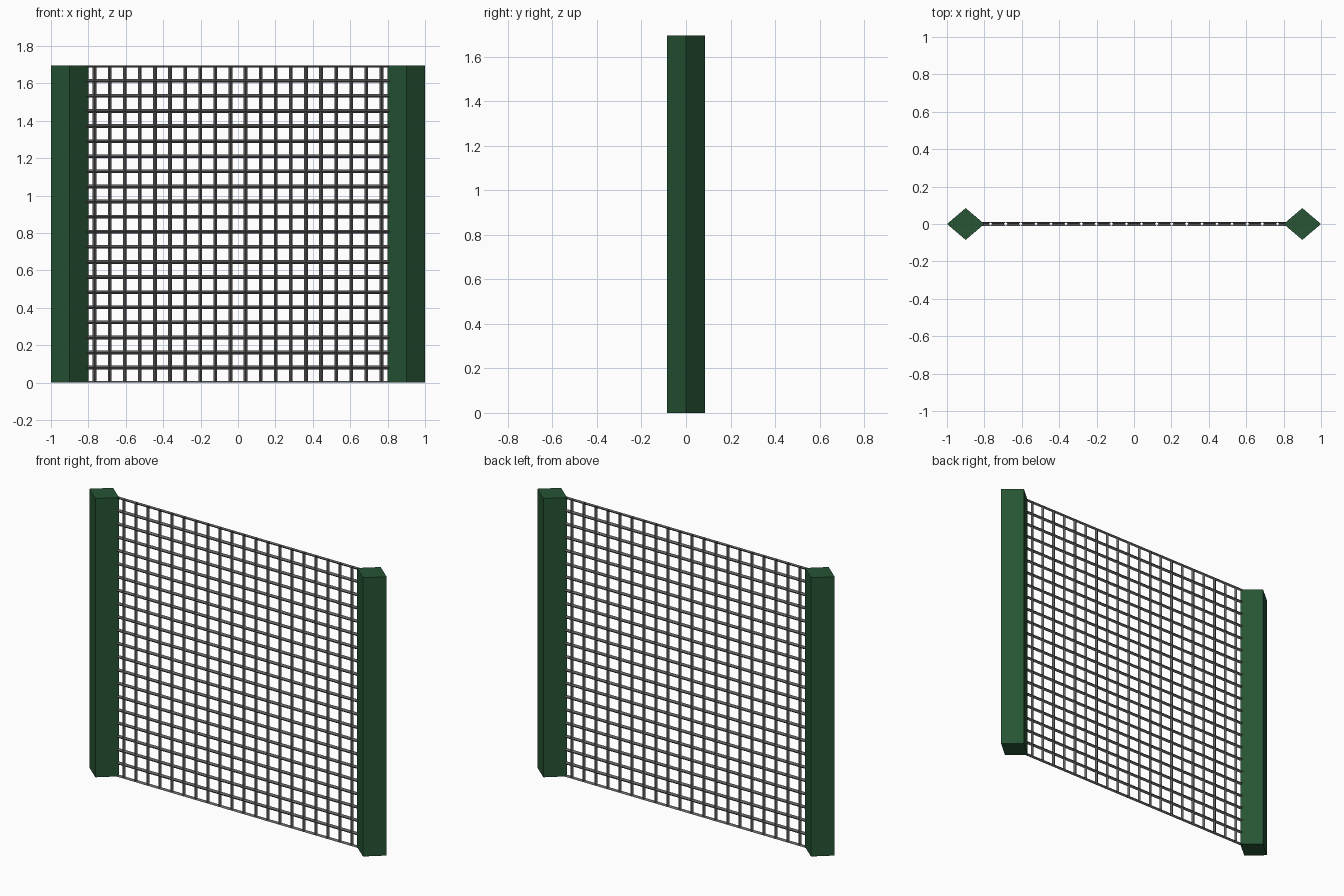
import bpy, bmesh

if "Cube" in bpy.data.objects:
    bpy.data.objects.remove(bpy.data.objects["Cube"])

H = 1.695          # overall height
CELLS = 21         # mesh cells each way


def material(name, color):
    m = bpy.data.materials.new(name)
    m.diffuse_color = (*color, 1)
    m.use_nodes = True
    m.node_tree.nodes["Principled BSDF"].inputs["Base Color"].default_value = m.diffuse_color
    return m


def add_object(name, bm, mat):
    bmesh.ops.recalc_face_normals(bm, faces=bm.faces)
    me = bpy.data.meshes.new(name)
    bm.to_mesh(me)
    bm.free()
    me.materials.append(mat)
    ob = bpy.data.objects.new(name, me)
    bpy.context.collection.objects.link(ob)
    return ob


green = material("dark_green_paint", (0.02, 0.09, 0.035))
steel = material("dark_wire", (0.12, 0.12, 0.12))

# Diamond-section posts
for side, cx in (("left", -0.9), ("right", 0.9)):
    bm = bmesh.new()
    base = bm.faces.new([bm.verts.new((cx + x, y, 0)) for x, y in
                         ((-0.1, 0), (0, -0.085), (0.1, 0), (0, 0.085))])
    ext = bmesh.ops.extrude_face_region(bm, geom=[base], use_keep_orig=True)
    top = [v for v in ext["geom"] if isinstance(v, bmesh.types.BMVert)]
    bmesh.ops.translate(bm, verts=top, vec=(0, 0, H))
    add_object(side + "_post", bm, green)

# Wire mesh: upright grid turned into open-edged wires
bm = bmesh.new()
bmesh.ops.create_grid(bm, x_segments=CELLS, y_segments=CELLS, size=0.5)
for v in bm.verts:
    v.co = (v.co.x * 1.695, 0, (v.co.y + 0.5) * H)
panel = add_object("wire_mesh", bm, steel)
wire = panel.modifiers.new("wires", 'WIREFRAME')
wire.thickness = 0.02
wire.use_boundary = False
wire.use_even_offset = True
wire.use_replace = True
